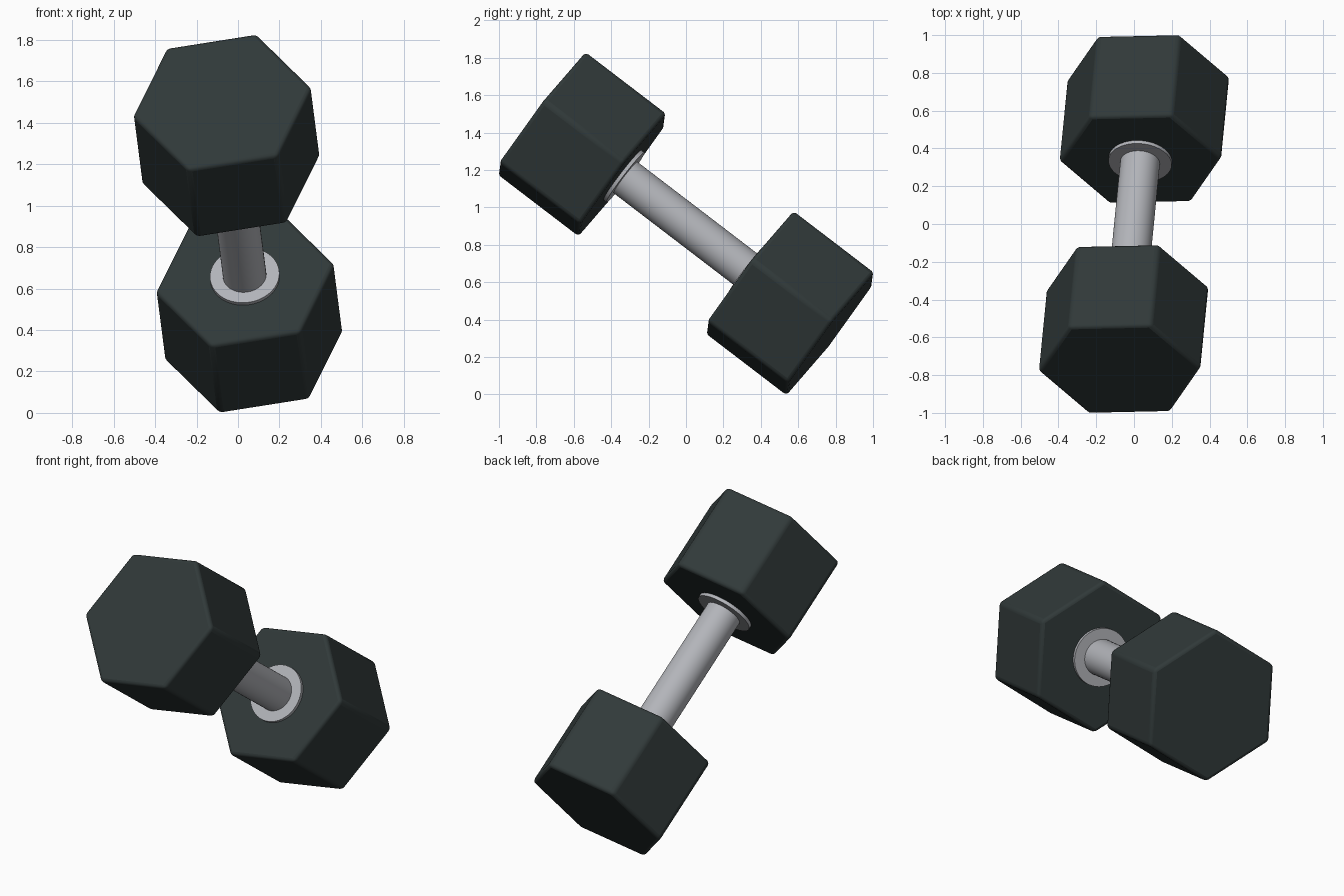
import bpy
from math import radians
from mathutils import Vector, Matrix

cube = bpy.data.objects.get("Cube")
if cube:
    bpy.data.objects.remove(cube, do_unlink=True)


def material(name, color, roughness, metallic=0.0):
    m = bpy.data.materials.new(name)
    m.use_nodes = True
    m.diffuse_color = color
    bsdf = next(n for n in m.node_tree.nodes if n.type == 'BSDF_PRINCIPLED')
    bsdf.inputs["Base Color"].default_value = color
    bsdf.inputs["Roughness"].default_value = roughness
    bsdf.inputs["Metallic"].default_value = metallic
    return m


rubber = material("dark rubber", (0.03, 0.041, 0.041, 1), 0.7)
steel = material("brushed steel", (0.45, 0.46, 0.49, 1), 0.4)

# Tilted frame: local z runs along the bar, local x points to a hexagon corner
axis = Vector((0.11, 1.112, -0.85)).normalized()
corner = Vector((0.161, 0.231, 0.323))
corner = (corner - axis * corner.dot(axis)).normalized()
frame = Matrix((corner, axis.cross(corner), axis)).transposed().to_4x4()
center = Matrix.Translation((0, 0, 0.913))


def rod(name, sides, radius, length, offset, mat, bevel=0.0, segments=1):
    """Prism or cylinder on the bar axis."""
    bpy.ops.mesh.primitive_cylinder_add(vertices=sides, radius=radius, depth=length)
    ob = bpy.context.object
    ob.name = name
    # the primitive starts with a corner on local +y; turn that corner to +x
    ob.data.transform(Matrix.Translation((0, 0, offset)) @ Matrix.Rotation(radians(-90), 4, 'Z'))
    ob.matrix_world = center @ frame
    ob.data.materials.append(mat)
    if bevel:
        mod = ob.modifiers.new("edge_rounding", 'BEVEL')
        mod.width = bevel
        mod.segments = segments
        mod.limit_method = 'ANGLE'
        mod.angle_limit = radians(30)
    return ob


HEAD_OFFSET, HEAD_LENGTH = 0.702, 0.546
inner_face = HEAD_OFFSET - HEAD_LENGTH / 2

# Handle bar
rod("handle", 48, 0.105, 2 * inner_face + 0.1, 0, steel)
bpy.ops.object.shade_smooth_by_angle(angle=radians(30))

# Weight heads and collars at both ends
for side, sign in (("upper", -1), ("lower", 1)):
    rod(side + "_weight_head", 6, 0.437, HEAD_LENGTH, sign * HEAD_OFFSET, rubber, 0.02, 3)
    bpy.ops.object.shade_smooth_by_angle(angle=radians(35))
    rod(side + "_collar", 48, 0.168, 0.04, sign * inner_face, steel)
    bpy.ops.object.shade_smooth_by_angle(angle=radians(30))
